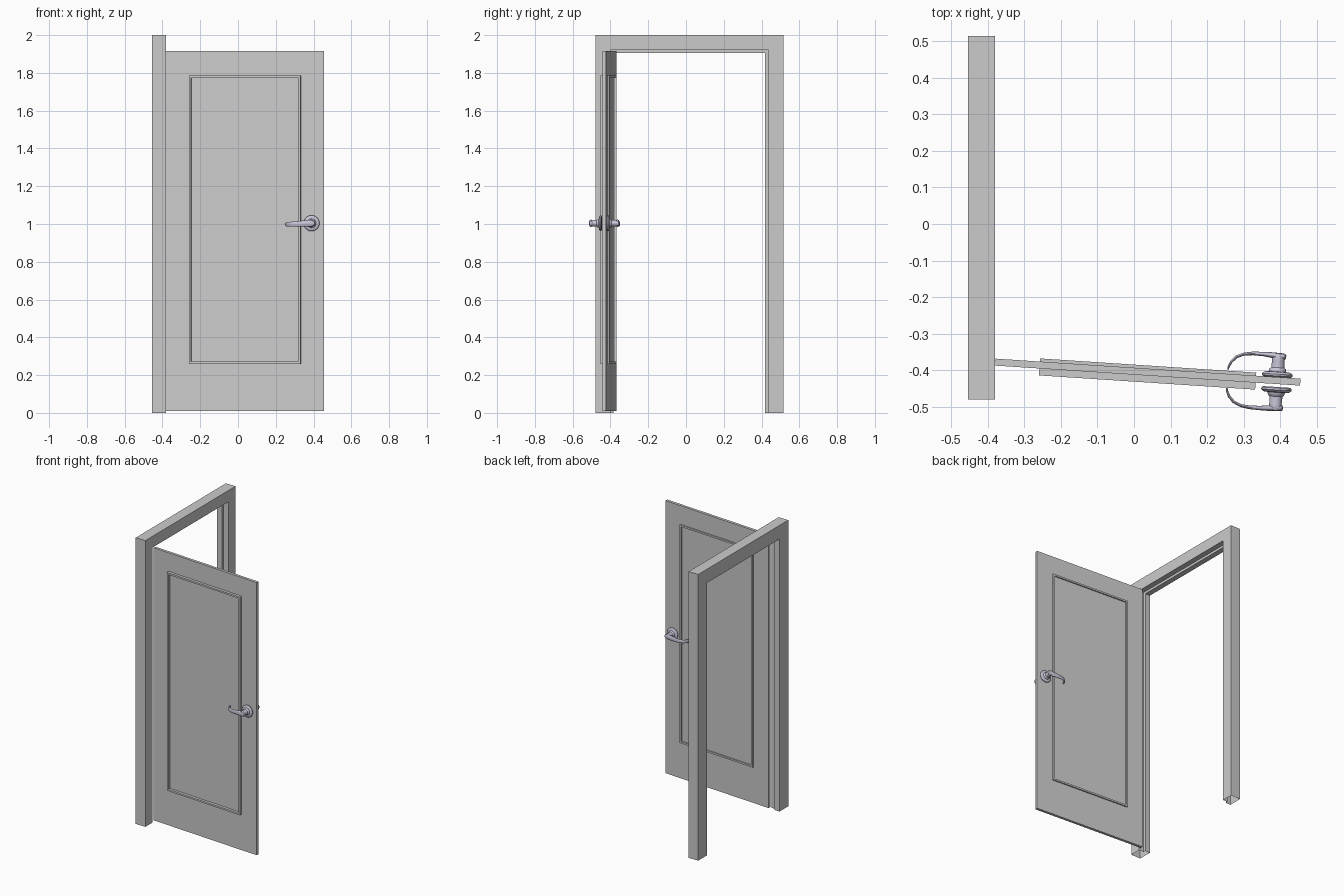
import bpy, bmesh, math
from mathutils import Vector, Matrix

if "Cube" in bpy.data.objects:
    bpy.data.objects.remove(bpy.data.objects["Cube"])

# Door leaf space: x along the width from the hinge, y through the thickness
HINGE = Matrix.Translation((-0.38, -0.378, 0)) @ Matrix.Rotation(math.radians(-3.75), 4, 'Z')

metal = bpy.data.materials.new("handle_metal")
metal.diffuse_color = (0.58, 0.56, 0.68, 1)
metal.use_nodes = True
metal.node_tree.nodes["Principled BSDF"].inputs["Base Color"].default_value = metal.diffuse_color


def finish(name, bm, matrix=None, mat=None, smooth=False):
    bmesh.ops.recalc_face_normals(bm, faces=bm.faces)
    me = bpy.data.meshes.new(name)
    bm.to_mesh(me)
    bm.free()
    ob = bpy.data.objects.new(name, me)
    bpy.context.collection.objects.link(ob)
    if matrix:
        ob.matrix_world = matrix
    if mat:
        me.materials.append(mat)
    if smooth:
        bpy.ops.object.select_all(action='DESELECT')
        ob.select_set(True)
        bpy.context.view_layer.objects.active = ob
        bpy.ops.object.shade_smooth_by_angle(angle=math.radians(40))
    return ob


def skin(bm, rings, caps=True):
    """Bridge closed rings of points into a surface."""
    vs = [[bm.verts.new(p) for p in r] for r in rings]
    n = len(vs[0])
    for a, b in zip(vs, vs[1:]):
        for i in range(n):
            j = (i + 1) % n
            bm.faces.new((a[i], a[j], b[j], b[i]))
    if caps:
        bm.faces.new(vs[0])
        bm.faces.new(vs[-1])


def tube(bm, stations, n=24):
    """Sweep ellipses along a path; station = (x, y, z, half thickness, half height)."""
    rings = []
    for i, (x, y, z, t, h) in enumerate(stations):
        a, b = stations[max(i - 1, 0)], stations[min(i + 1, len(stations) - 1)]
        d = Vector((b[0] - a[0], b[1] - a[1], 0)).normalized()
        side = Vector((-d.y, d.x, 0))
        rings.append([Vector((x, y, z)) + side * t * math.cos(k * math.tau / n)
                      + Vector((0, 0, h * math.sin(k * math.tau / n))) for k in range(n)])
    skin(bm, rings)


# Door frame: rebated profile (x, inset) swept up, across and down, open at the floor
profile = [(-0.38, 0), (-0.38, 0.079), (-0.417, 0.079), (-0.417, 0.096), (-0.455, 0.096), (-0.455, 0)]
Y0, Y1, TOP = -0.48, 0.515, 2.0
bm = bmesh.new()
skin(bm, [[(x, Y0 + d, 0) for x, d in profile],
          [(x, Y0 + d, TOP - d) for x, d in profile],
          [(x, Y1 - d, TOP - d) for x, d in profile],
          [(x, Y1 - d, 0) for x, d in profile]], caps=False)
finish("door_frame", bm)

# Door leaf
bm = bmesh.new()
bmesh.ops.create_cube(bm, size=1, matrix=Matrix.Translation((0.4185, 0, 0.9625))
                      @ Matrix.Diagonal((0.837, 0.019, 1.905, 1)))
finish("door_leaf", bm, HINGE)


# Raised moulding rectangle on each side of the leaf
def moulding(name, y_in, y_out, w=0.012):
    x0, x1, z0, z1 = 0.122, 0.715, 0.26, 1.785

    def rect(i, y):
        return [(x0 + i, y, z0 + i), (x1 - i, y, z0 + i), (x1 - i, y, z1 - i), (x0 + i, y, z1 - i)]
    bm = bmesh.new()
    skin(bm, [rect(0, y_in), rect(0, y_out), rect(w, y_out), rect(w, y_in), rect(0, y_in)], caps=False)
    bmesh.ops.remove_doubles(bm, verts=bm.verts, dist=1e-5)
    finish(name, bm, HINGE)


moulding("moulding_front", -0.009, -0.0285)
moulding("moulding_back", 0.009, 0.018)

# Lever handles: turned rose and stem, plus a curved tapering lever
TURNED = [(0, .037), (.003, .041), (.008, .042), (.012, .038), (.014, .034), (.015, .024),
          (.023, .022), (.026, .018), (.045, .017), (.058, .019), (.064, .016), (.066, .010)]
LEVER = [(.021, .057, .004, .006), (.018, .057, .008, .013), (.005, .057, .009, .019),
         (-.015, .059, .008, .018), (-.04, .0605, .006, .016), (-.07, .0605, .005, .014),
         (-.095, .057, .004, .013), (-.115, .048, .004, .0125), (-.128, .034, .0035, .012),
         (-.134, .021, .003, .011), (-.136, .012, .002, .008)]


def handle(name, base, side):
    cx, cz = 0.773, 1.004
    bm = bmesh.new()
    tube(bm, [(cx, base + side * d, cz, r, r) for d, r in TURNED], 32)
    tube(bm, [(cx + x, base + side * d, cz + 0.045 * min(x, 0), t, h) for x, d, t, h in LEVER])
    finish(name, bm, HINGE, metal, smooth=True)


handle("lever_handle_front", -0.0175, -1)
handle("lever_handle_back", 0.0095, 1)
